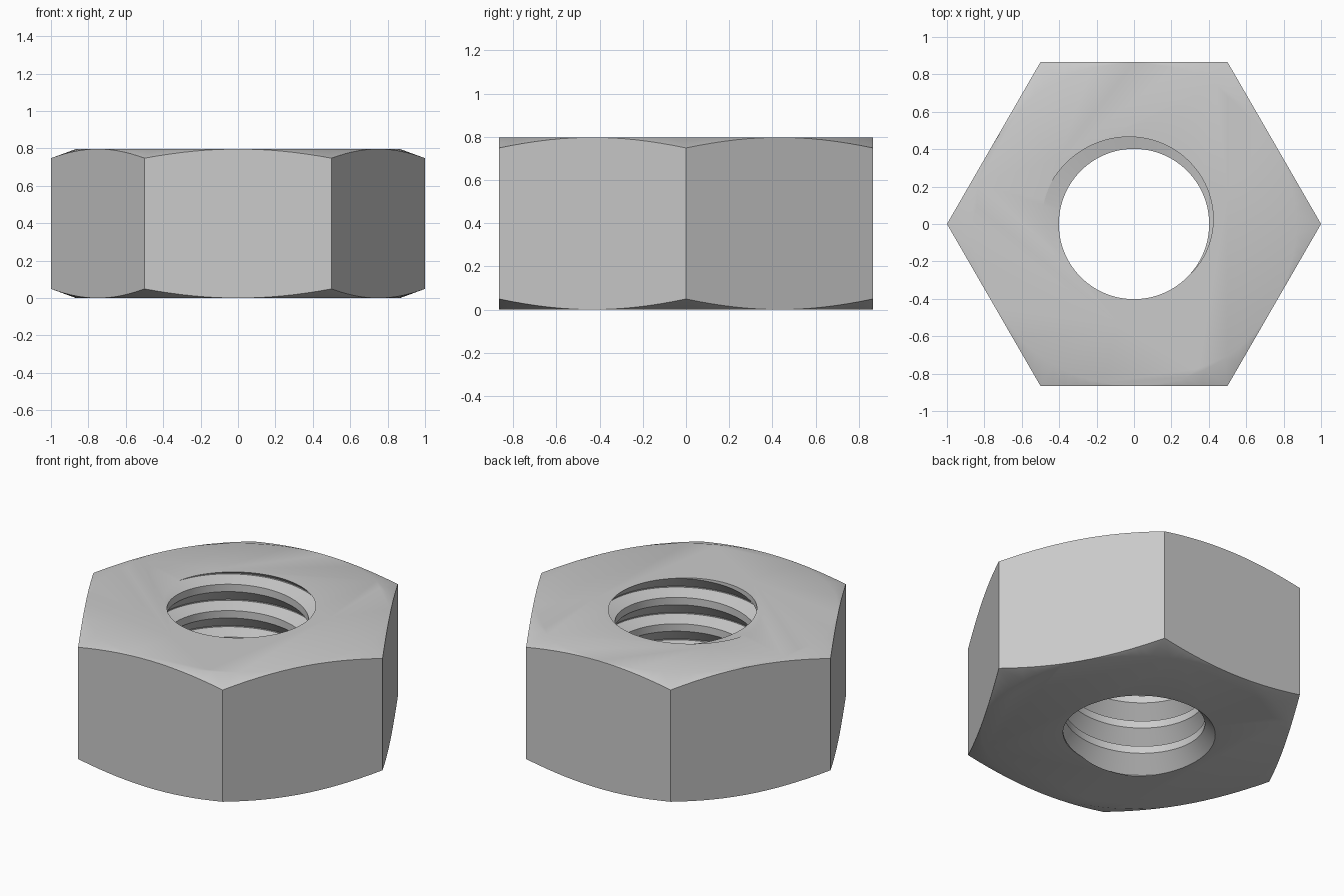
import bpy, bmesh, math

if "Cube" in bpy.data.objects:
    bpy.data.objects.remove(bpy.data.objects["Cube"], do_unlink=True)

HEIGHT = 0.797
CHAMFER = 0.049
FLAT = math.sqrt(3) / 2
PITCH = 0.165
BORE, ROOT = 0.402, 0.495
SEGMENTS = 96

steel = bpy.data.materials.new("steel grey")
steel.use_nodes = True
steel.diffuse_color = (0.6, 0.6, 0.6, 1)
steel.node_tree.nodes["Principled BSDF"].inputs["Base Color"].default_value = (0.6, 0.6, 0.6, 1)


def make_object(name, bm):
    bmesh.ops.recalc_face_normals(bm, faces=bm.faces)
    mesh = bpy.data.meshes.new(name)
    bm.to_mesh(mesh)
    bm.free()
    mesh.materials.append(steel)
    obj = bpy.data.objects.new(name, mesh)
    bpy.context.collection.objects.link(obj)
    return obj


def lathe(profile, sides):
    """Closed solid turned about z from (radius, height) points."""
    bm = bmesh.new()
    rings = []
    for r, z in profile:
        rings.append([bm.verts.new((r * math.cos(math.tau * i / sides),
                                    r * math.sin(math.tau * i / sides), z))
                      for i in range(sides)])
    for low, high in zip(rings, rings[1:]):
        for i in range(sides):
            j = (i + 1) % sides
            bm.faces.new((low[i], low[j], high[j], high[i]))
    bm.faces.new(rings[0][::-1])
    bm.faces.new(rings[-1])
    return bm


def threaded_rod():
    """Helical ridge swept up a rod, trimmed square at both ends."""
    bm = bmesh.new()
    # One pitch of the thread: lower flank, upper flank, crest land
    profile = ((0, BORE), (0.13, ROOT), (0.17, ROOT), (0.72, BORE))
    turns = int(HEIGHT / PITCH) + 5
    start = 215 / 360
    columns = []
    for i in range(SEGMENTS + 1):
        a = math.tau * i / SEGMENTS
        column = []
        for t in range(turns):
            for u, r in profile:
                z = HEIGHT + (t + u + i / SEGMENTS - start - turns + 2) * PITCH
                column.append(bm.verts.new((r * math.cos(a), r * math.sin(a), z)))
        columns.append(column)
    for a, b in zip(columns, columns[1:]):
        for k in range(len(a) - 1):
            bm.faces.new((a[k], b[k], b[k + 1], a[k + 1]))
    bmesh.ops.remove_doubles(bm, verts=bm.verts, dist=1e-5)
    for z, up in ((-0.04, -1), (HEIGHT + 0.04, 1)):
        bmesh.ops.bisect_plane(bm, geom=bm.verts[:] + bm.edges[:] + bm.faces[:],
                               plane_co=(0, 0, z), plane_no=(0, 0, up), clear_outer=True)
        rim = [e for e in bm.edges if e.is_boundary
               and all(abs(v.co.z - z) < 1e-4 for v in e.verts)]
        bmesh.ops.contextual_create(bm, geom=rim)
    return bm


# Hexagonal blank, turned chamfer and threaded bore
nut = make_object("hex_nut", lathe(((1, 0), (1, HEIGHT)), 6))
turned = make_object("chamfer_cutter", lathe(
    ((FLAT, 0), (1, CHAMFER), (1.08, CHAMFER + 0.03),
     (1.08, HEIGHT - CHAMFER - 0.03), (1, HEIGHT - CHAMFER), (FLAT, HEIGHT)), 96))
rod = make_object("thread_cutter", threaded_rod())
for cutter, operation in ((turned, 'INTERSECT'), (rod, 'DIFFERENCE')):
    cutter.hide_render = True
    mod = nut.modifiers.new(cutter.name, 'BOOLEAN')
    mod.object = cutter
    mod.operation = operation
    mod.solver = 'EXACT'

# Bake the cuts and discard the cutters
bpy.context.view_layer.update()
baked = bpy.data.meshes.new_from_object(nut.evaluated_get(bpy.context.evaluated_depsgraph_get()))
nut.modifiers.clear()
nut.data = baked
for cutter in (turned, rod):
    bpy.data.objects.remove(cutter, do_unlink=True)

bpy.ops.object.select_all(action='DESELECT')
nut.select_set(True)
bpy.context.view_layer.objects.active = nut
bpy.ops.object.shade_smooth_by_angle(angle=math.radians(30))
